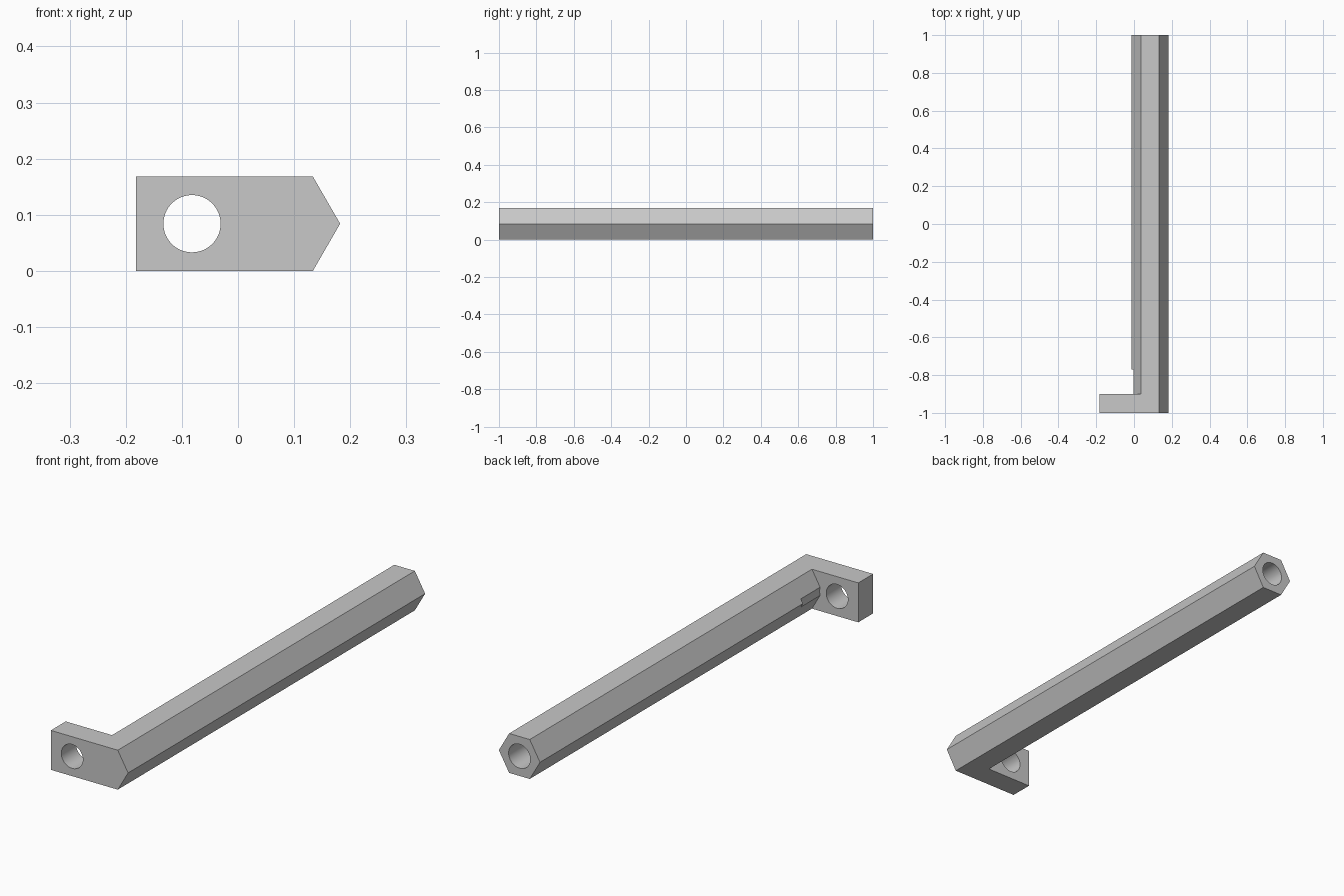
import bpy
import bmesh
from math import cos, sin, pi, radians

if "Cube" in bpy.data.objects:
    bpy.data.objects.remove(bpy.data.objects["Cube"], do_unlink=True)

APOTHEM = 0.084                      # half the bar's width across flats
RADIUS = APOTHEM / cos(pi / 6)
BAR_X = 0.182 - RADIUS               # bar axis
HOLE_X = -0.082                      # lug hole axis
LUG_BACK = -0.9

grey = bpy.data.materials.new("light grey metal")
grey.use_nodes = True
colour = (0.58, 0.58, 0.58, 1)
grey.diffuse_color = colour
grey.node_tree.nodes["Principled BSDF"].inputs["Base Color"].default_value = colour


def ring(x, radius, sides):
    """Regular polygon in the xz plane, first corner on +x."""
    return [(x + radius * cos(2 * pi * i / sides),
             APOTHEM + radius * sin(2 * pi * i / sides)) for i in range(sides)]


def prism(name, profile, y0, y1):
    """Extrude an xz profile along y."""
    bm = bmesh.new()
    face = bm.faces.new([bm.verts.new((x, y0, z)) for x, z in profile])
    out = bmesh.ops.extrude_face_region(bm, geom=[face])
    for v in out["geom"]:
        if isinstance(v, bmesh.types.BMVert):
            v.co.y = y1
    bmesh.ops.recalc_face_normals(bm, faces=bm.faces)
    mesh = bpy.data.meshes.new(name)
    bm.to_mesh(mesh)
    bm.free()
    mesh.materials.append(grey)
    obj = bpy.data.objects.new(name, mesh)
    bpy.context.collection.objects.link(obj)
    return obj


def combine(target, tool, operation):
    """Apply a boolean and discard the tool."""
    tool.hide_render = True
    mod = target.modifiers.new(operation.lower(), "BOOLEAN")
    mod.operation = operation
    mod.solver = "EXACT"
    mod.object = tool
    bpy.context.view_layer.objects.active = target
    bpy.ops.object.modifier_apply(modifier=mod.name)
    bpy.data.objects.remove(tool, do_unlink=True)


# Hexagonal bar
hexagon = ring(BAR_X, RADIUS, 6)
bar = prism("hex_standoff_with_lug", hexagon, LUG_BACK - 0.05, 1)

# Flat lug at the front, sharing the bar's pointed outer side
lug_profile = [hexagon[5], hexagon[0], hexagon[1],
               (-0.182, 2 * APOTHEM), (-0.182, 0)]
combine(bar, prism("lug", lug_profile, -1, LUG_BACK), "UNION")

# Lug through hole, screw head clearance, and blind hole in the back end
combine(bar, prism("lug_hole", ring(HOLE_X, 0.051, 64), -1.1, -0.85), "DIFFERENCE")
combine(bar, prism("head_clearance", ring(HOLE_X, 0.082, 64), LUG_BACK, -0.77), "DIFFERENCE")
combine(bar, prism("end_hole", ring(BAR_X, 0.051, 64), 0.6, 1.1), "DIFFERENCE")

# Smooth hole walls, sharp edges elsewhere
bpy.ops.object.select_all(action="DESELECT")
bar.select_set(True)
bpy.context.view_layer.objects.active = bar
bpy.ops.object.shade_smooth_by_angle(angle=radians(30))
